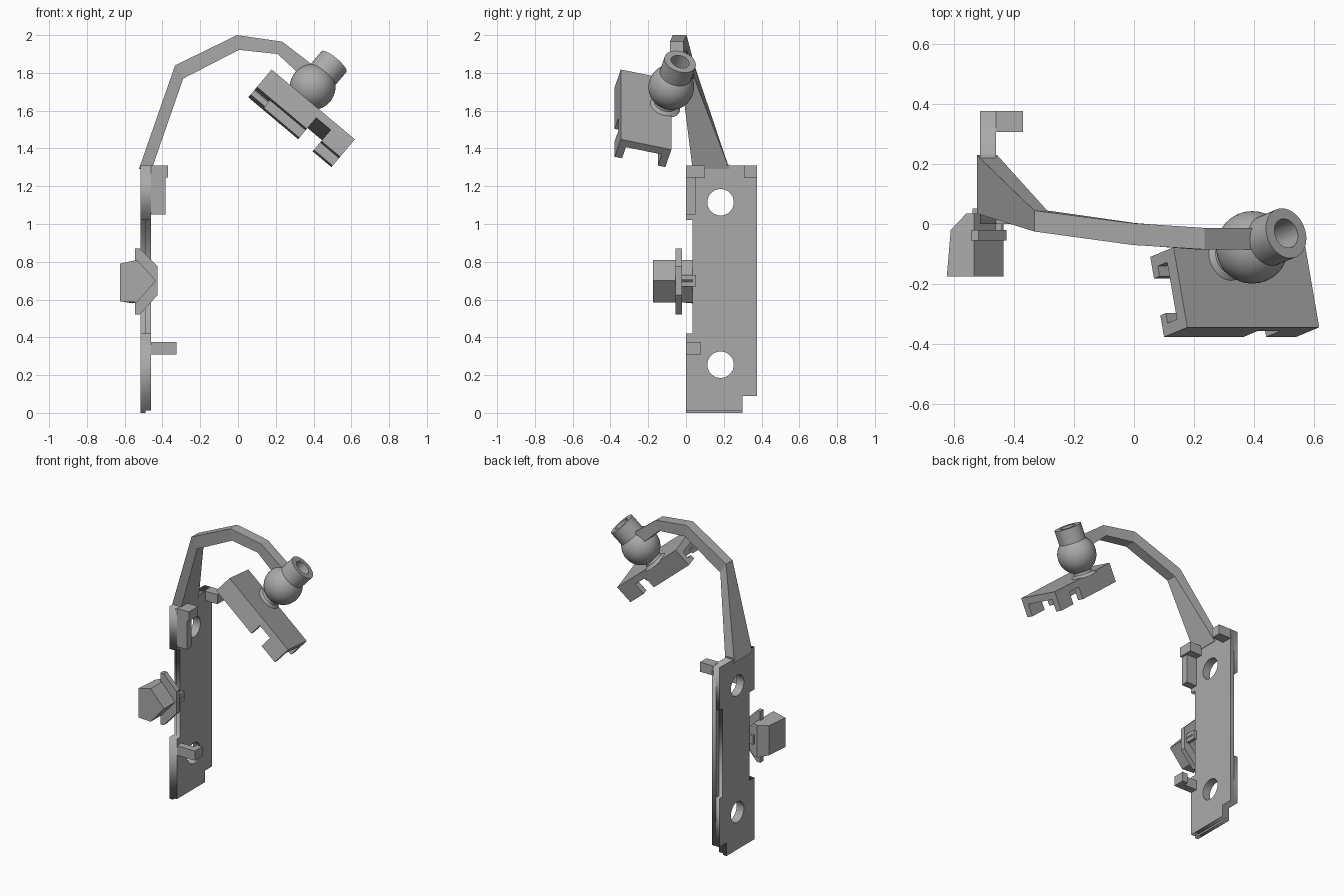
import bpy, bmesh, math
from mathutils import Matrix, Vector

if "Cube" in bpy.data.objects:
    bpy.data.objects.remove(bpy.data.objects["Cube"])

grey = bpy.data.materials.new("plain grey")
grey.use_nodes = True
grey.diffuse_color = (0.4, 0.4, 0.4, 1)
grey.node_tree.nodes["Principled BSDF"].inputs["Base Color"].default_value = (0.4, 0.4, 0.4, 1)


def finish(name, bm, matrix=None):
    """Turn a bmesh into a named, coloured object."""
    bmesh.ops.recalc_face_normals(bm, faces=bm.faces)
    if matrix:
        bm.transform(matrix)
    mesh = bpy.data.meshes.new(name)
    bm.to_mesh(mesh)
    bm.free()
    mesh.materials.append(grey)
    obj = bpy.data.objects.new(name, mesh)
    bpy.context.collection.objects.link(obj)
    return obj


def box(name, x, y, z, matrix=None):
    bm = bmesh.new()
    bmesh.ops.create_cube(bm, size=1)
    for v in bm.verts:
        v.co = [lo + (c + 0.5) * (hi - lo) for c, (lo, hi) in zip(v.co, (x, y, z))]
    return finish(name, bm, matrix)


def loft(name, sections):
    """Skin rings of equal point count and cap both ends."""
    bm = bmesh.new()
    rings = [[bm.verts.new(p) for p in s] for s in sections]
    n = len(rings[0])
    for a, b in zip(rings, rings[1:]):
        for i in range(n):
            j = (i + 1) % n
            bm.faces.new((a[i], a[j], b[j], b[i]))
    bm.faces.new(rings[0])
    bm.faces.new(rings[-1])
    return finish(name, bm)


def plate_layer(name, x0, x1, front, back, bottom):
    """Upright plate with two round holes; front and back set the waist edges."""
    outline = [(0, bottom), (0.3, bottom), (0.3, 0.09), (0.377, 0.09), (0.377, 0.42),
               (back, 0.42), (back, 1.02), (0.377, 1.02), (0.377, 1.31), (0, 1.31),
               (0, 1.02), (front, 1.02), (front, 0.42), (0, 0.42)]
    if back == 0.377:
        outline = [p for p in outline if p[0] != back or p[1] in (0.09, 1.31)]
    loops = [outline]
    for z in (0.255, 1.115):
        turn = [math.tau * i / 32 for i in range(32)]
        loops.append([(0.183 + 0.07 * math.cos(a), z + 0.07 * math.sin(a)) for a in turn])
    curve = bpy.data.curves.new(name, "CURVE")
    curve.dimensions = "2D"
    curve.fill_mode = "BOTH"
    curve.extrude = (x1 - x0) / 2
    for pts in loops:
        s = curve.splines.new("POLY")
        s.points.add(len(pts) - 1)
        for p, (u, v) in zip(s.points, pts):
            p.co = (u, v, 0, 1)
        s.use_cyclic_u = True
    temp = bpy.data.objects.new(name + "_curve", curve)
    bpy.context.collection.objects.link(temp)
    bpy.context.view_layer.update()
    shape = temp.evaluated_get(bpy.context.evaluated_depsgraph_get())
    bm = bmesh.new()
    bm.from_mesh(shape.to_mesh())
    shape.to_mesh_clear()
    bpy.data.objects.remove(temp)
    bmesh.ops.remove_doubles(bm, verts=bm.verts, dist=0.0001)
    axes = Matrix(((0, 0, 1, (x0 + x1) / 2), (1, 0, 0, 0), (0, 1, 0, 0), (0, 0, 0, 1)))
    return finish(name, bm, axes)


# Side plate in two layers, the outer one with stepped edges
plate_layer("plate_inner", -0.49, -0.46, 0.035, 0.377, 0.012)
plate_layer("plate_outer", -0.515, -0.49, 0.055, 0.345, 0)

# Tabs that stick out of the plate
box("top_front_tab", (-0.47, -0.37), (0, 0.1), (1.245, 1.31))
box("front_flange", (-0.47, -0.385), (0, 0.05), (1.05, 1.25))
box("top_back_tab", (-0.47, -0.37), (0.307, 0.377), (1.245, 1.31))
box("lower_tab", (-0.47, -0.325), (0, 0.05), (0.31, 0.375))
box("lower_tab_hook", (-0.365, -0.325), (0.04, 0.08), (0.31, 0.375))

# Bent arm: each bend has outer (x, z), inner (x, z), front y and back y
bends = [((-0.525, 1.29), (-0.457, 1.29), 0.035, 0.23),
         ((-0.333, 1.84), (-0.29, 1.77), -0.025, 0.045),
         ((-0.005, 2.0), (0.005, 1.922), -0.07, 0.003),
         ((0.235, 1.965), (0.21, 1.9), -0.085, -0.013),
         ((0.41, 1.83), (0.36, 1.76), -0.085, -0.013)]
loft("arm", [[(o[0], f, o[1]), (o[0], b, o[1]), (i[0], b, i[1]), (i[0], f, i[1])]
             for o, i, f, b in bends])
box("arm_foot", (-0.515, -0.46), (0.035, 0.23), (1.26, 1.315))


# Pointed knob with a collar on the plate's front edge
def knob_ring(y, left, slope):
    pts = [(left, 0.69 + slope), (-0.535, 0.81), (-0.435, 0.7),
           (-0.535, 0.585), (left, 0.69 - slope)]
    return [(x, y, z) for x, z in pts]


loft("knob", [knob_ring(-0.175, -0.625, 0.1), knob_ring(-0.02, -0.612, 0.1),
              knob_ring(0.035, -0.56, 0.11)])
collar = [(-0.545, 0.87), (-0.52, 0.87), (-0.425, 0.775),
          (-0.425, 0.625), (-0.52, 0.52), (-0.545, 0.52)]
loft("knob_collar", [[(x, y, z) for x, z in collar] for y in (-0.055, -0.02)])
box("knob_pin", (-0.54, -0.44), (-0.02, 0.052), (0.67, 0.73))

# Tilted frame shared by the ball joint and the clip
tilt, lean = math.radians(40), math.radians(15)
u = Vector((math.cos(tilt), 0, -math.sin(tilt)))
n = Vector((math.sin(tilt) * math.cos(lean), math.sin(lean), math.cos(tilt) * math.cos(lean)))
v = n.cross(u)


def frame(origin):
    m = Matrix((u, v, n)).transposed().to_4x4()
    m.translation = origin
    return m


# Ball joint with neck below and hollow tube above, turned as one profile
profile = [(0, -0.14), (0.085, -0.14), (0.06, -0.122)]
for k in range(15):
    a = math.radians(-62 + k * 107 / 14)
    profile.append((0.121 * math.cos(a), 0.121 * math.sin(a)))
profile += [(0.086, 0.182), (0.05, 0.182), (0.05, 0.06), (0, 0.06)]
bm = bmesh.new()
verts = [bm.verts.new((r, 0, h)) for r, h in profile]
edges = [bm.edges.new(p) for p in zip(verts, verts[1:])]
bmesh.ops.spin(bm, geom=verts + edges, cent=(0, 0, 0), axis=(0, 0, 1),
               angle=math.tau, steps=40, use_duplicate=False)
bmesh.ops.remove_doubles(bm, verts=bm.verts, dist=0.0002)
ball = finish("ball_joint", bm, frame((0.395, -0.078, 1.725)))
bpy.context.view_layer.objects.active = ball
ball.select_set(True)
bpy.ops.object.shade_smooth_by_angle(angle=math.radians(35))

# Clip: thin top with split side walls and hooked ends
clip = frame((0.178, -0.345, 1.818))
box("clip_top", (0, 0.575), (0, 0.277), (-0.045, 0), clip)
for side, wall, lip in (("front", (0, 0.04), (0.03, 0.075)),
                        ("back", (0.237, 0.277), (0.202, 0.247))):
    box(side + "_long_wall", (0, 0.345), wall, (-0.125, -0.04), clip)
    box(side + "_short_wall", (0.445, 0.575), wall, (-0.125, -0.04), clip)
    box(side + "_hook", (0, 0.1), lip, (-0.125, -0.095), clip)
